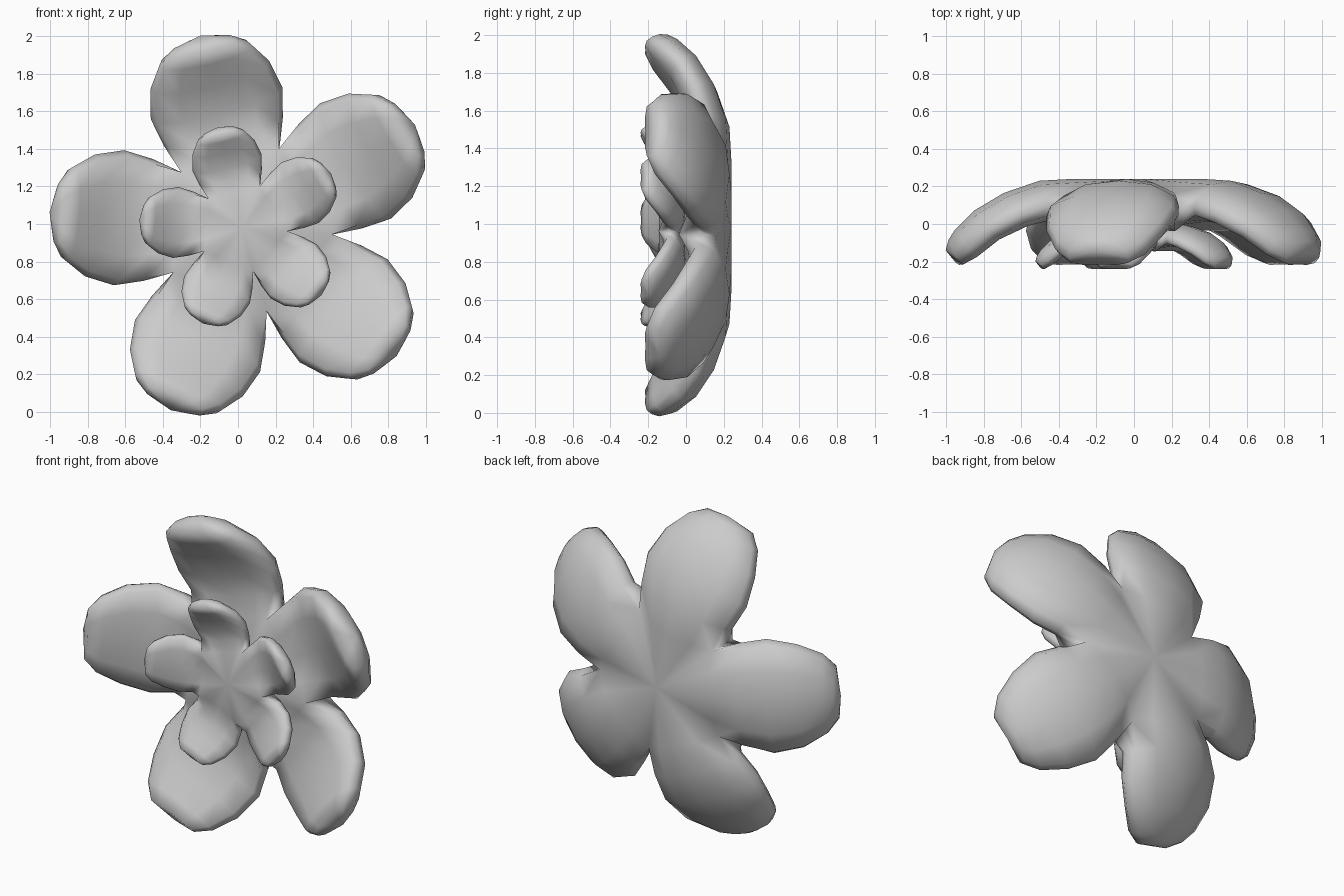
import bpy, bmesh, math

if "Cube" in bpy.data.objects:
    bpy.data.objects.remove(bpy.data.objects["Cube"])

# Petal stations: back (r, y), front (r, y), half width
STATIONS = [
    ((0.37, 0.24), (0.37, 0.01), 0.268),
    ((0.55, 0.23), (0.50, 0.02), 0.325),
    ((0.74, 0.165), (0.62, -0.01), 0.36),
    ((0.90, 0.07), (0.77, -0.08), 0.325),
    ((1.00, -0.03), (0.89, -0.175), 0.25),
    ((1.035, -0.085), (0.965, -0.215), 0.165),
]
TIP = (1.05, -0.14)
# Rounded cross-section: across (u), thickness (v)
SECTION = [(1, 0), (0.92, 0.5), (0.55, 0.9), (0, 1), (-0.55, 0.9), (-0.92, 0.5),
           (-1, 0), (-0.92, -0.5), (-0.55, -0.9), (0, -1), (0.55, -0.9), (0.92, -0.5)]
FIRST_ANGLE = 31.5


def section_points(i):
    (rb, yb), (rf, yf), hw = STATIONS[i]
    pts = []
    for u, v in SECTION:
        if i == 0 and abs(u) > 0.9:          # upright seam shared with the next petal
            u = math.copysign(1, u)
            v = 0.6 * v / 0.5 if v > 0 else (-1.15 if v < 0 else 0)
        t = (v + 1) / 2
        cup = 0.03 * u * u
        pts.append((rf + (rb - rf) * t, hw * u, yf + (yb - yf) * t - cup))
    return pts


def make_flower(name, cx, cz, scale, y_back):
    bm = bmesh.new()
    back = bm.verts.new((cx, y_back, cz))
    front = bm.verts.new((cx, y_back - 0.27 * scale, cz))
    n = len(SECTION)
    for k in range(5):
        a = math.radians(FIRST_ANGLE + 72 * k)
        c, s = math.cos(a), math.sin(a)

        def vert(r, p, y):
            return bm.verts.new((cx + scale * (r * c - p * s),
                                 y_back + scale * (y - 0.24),
                                 cz + scale * (r * s + p * c)))

        rings = [[vert(*q) for q in section_points(i)] for i in range(len(STATIONS))]
        for r0, r1 in zip(rings, rings[1:]):
            for j in range(n):
                m = (j + 1) % n
                bm.faces.new((r0[j], r0[m], r1[m], r1[j]))
        tip = vert(TIP[0], 0, TIP[1])
        for j in range(n):
            bm.faces.new((rings[-1][j], rings[-1][(j + 1) % n], tip))
        # flower centre, back and front
        for j in range(1, 5):
            bm.faces.new((rings[0][j], rings[0][j + 1], back))
            bm.faces.new((rings[0][j + 6], rings[0][j + 7], front))
    bmesh.ops.remove_doubles(bm, verts=bm.verts, dist=0.006 * scale)
    bmesh.ops.recalc_face_normals(bm, faces=bm.faces)
    for f in bm.faces:
        f.smooth = True
    mesh = bpy.data.meshes.new(name)
    bm.to_mesh(mesh)
    bm.free()
    obj = bpy.data.objects.new(name, mesh)
    bpy.context.collection.objects.link(obj)
    return obj


make_flower("outer_petals", 0.045, 0.98, 1.0, 0.24)
make_flower("inner_petals", 0.025, 0.98, 0.525, 0.0)
